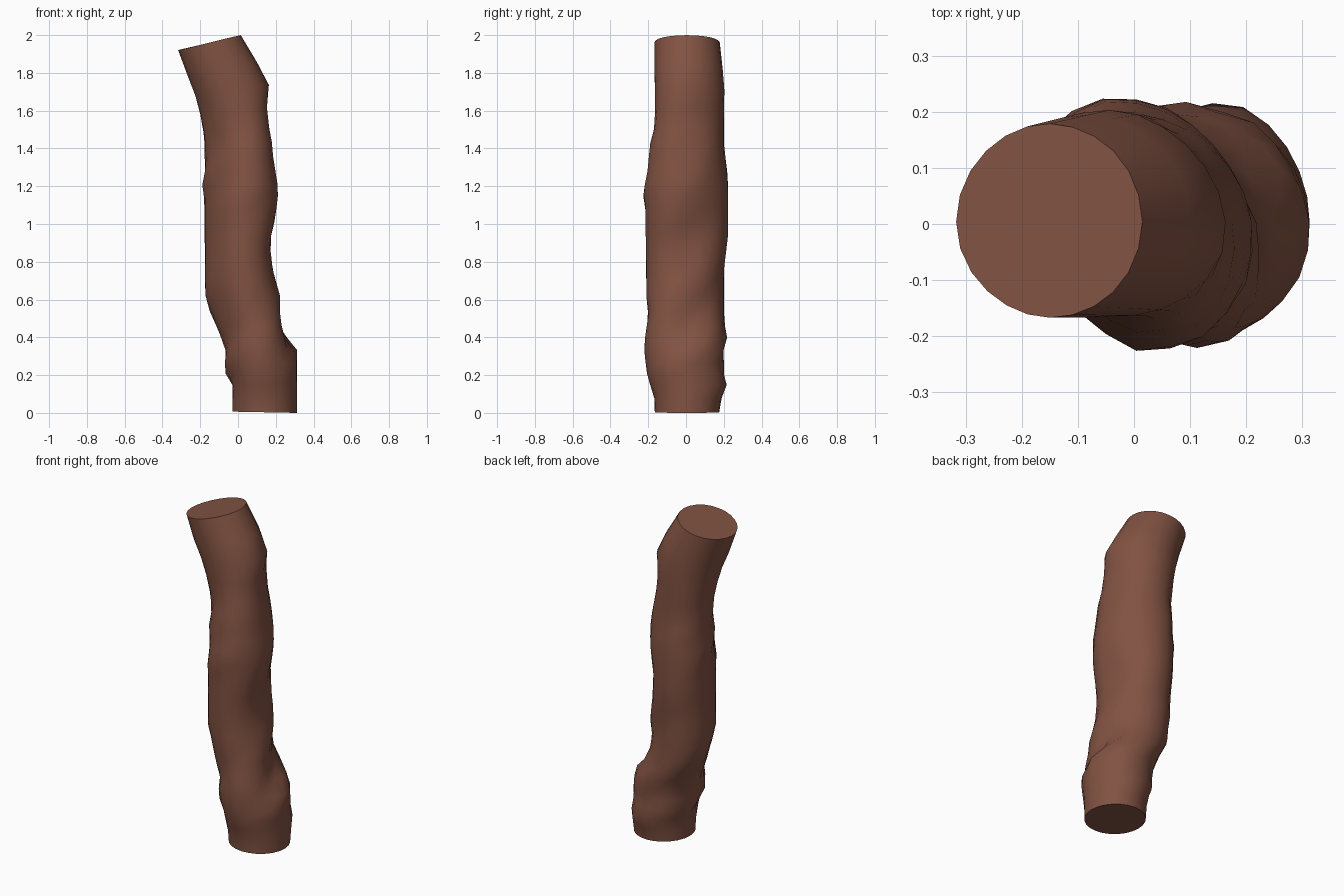
import bpy, bmesh, math

if "Cube" in bpy.data.objects:
    bpy.data.objects.remove(bpy.data.objects["Cube"])

SIDES = 24
RISE = 0.11  # height gained per radian along the twisting ridges

# Outline of the trunk on each side, as (height, offset) points
RIGHT = [(0, .313), (.34, .313), (.40, .245), (.55, .207), (.63, .226), (.77, .186), (.93, .167),
         (1.06, .20), (1.2, .217), (1.37, .19), (1.5, .172), (1.6, .15), (1.68, .16), (1.75, .165), (2.0, .015)]
LEFT = [(0, -.03), (.16, -.03), (.22, -.073), (.32, -.062), (.40, -.092), (.55, -.152), (.63, -.18),
        (.93, -.178), (1.15, -.177), (1.24, -.19), (1.32, -.172), (1.5, -.185), (1.65, -.215), (1.92, -.317)]
BACK = [(0, .175), (.1, .192), (.16, .22), (.21, .2), (.34, .2), (.4, .22), (.46, .204), (.75, .205),
        (.93, .228), (1.18, .228), (1.3, .22), (1.37, .205), (1.73, .204), (1.98, .177)]
FRONT = [(0, -.165), (.08, -.168), (.2, -.205), (.33, -.222), (.42, -.218), (.5, -.198), (.57, -.215),
         (1.07, -.22), (1.15, -.232), (1.23, -.212), (1.4, -.195), (1.5, -.165), (1.98, -.167)]
# Smooth leaning core line: (height, x)
CORE = [(0, .14), (.16, .14), (.35, .11), (.55, .04), (.7, .01), (.9, 0), (1.2, .005),
        (1.4, .005), (1.6, -.025), (1.75, -.05), (1.962, -.15), (2.0, -.168)]
# Heights of the cross-sections
LEVELS = [.005, .08, .15, .21, .27, .335, .40, .46, .54, .62, .70, .78, .86, .94, 1.01, 1.08,
          1.15, 1.21, 1.28, 1.36, 1.43, 1.5, 1.6, 1.71, 1.82, 1.962]
# Skew of each diagonal quarter: back right, back left, front left, front right
SKEW = [-.05, .10, -.12, .09]


def sample(points, z):
    """Straight-line lookup in a list of (height, value) points."""
    for (za, a), (zb, b) in zip(points, points[1:]):
        if z <= zb:
            return a + (b - a) * max(0, (z - za) / (zb - za))
    return points[-1][1]


def radius(side, z):
    side %= 4
    if side == 0:
        return sample(RIGHT, z) - sample(CORE, z)
    if side == 1:
        return sample(BACK, z) - .004
    if side == 2:
        return sample(CORE, z) - sample(LEFT, z)
    return .004 - sample(FRONT, z)


def surface_point(a, level):
    # cross-sections lean over towards the top end
    lean = .235 * max(0, min(1, (level - 1.35) / .5))
    if level < .01:
        lean = -.02
    z = level + lean * .167 * math.cos(a)
    # ridges from neighbouring sides are carried diagonally upwards
    q = a / (math.pi / 2)
    side = math.floor(q + 1e-6)
    f = q - side
    twist = RISE * math.pi / 2 * max(0, min(1, level / .3, (1.85 - level) / .3))
    w = math.sin(f * math.pi / 2) ** 2
    r = (1 - w) * radius(side, z - f * twist) + w * radius(side + 1, z + (1 - f) * twist)
    # the middle stretch is flattened along one diagonal
    mid = max(0, min(1, (level - .3) / .25, (1.75 - level) / .25))
    r *= 1 + mid * SKEW[side % 4] * abs(math.sin(2 * a))
    r -= .006 * mid
    return (sample(CORE, z) + r * math.cos(a), .004 + r * math.sin(a), z)


# Trunk: crooked loft with twisting ridges
bm = bmesh.new()
loops = [[bm.verts.new(surface_point(2 * math.pi * i / SIDES, level)) for i in range(SIDES)]
         for level in LEVELS]
for lo, hi in zip(loops, loops[1:]):
    for i in range(SIDES):
        j = (i + 1) % SIDES
        bm.faces.new((lo[i], lo[j], hi[j], hi[i]))

# Sawn ends
bm.faces.new(loops[0][::-1])
bm.faces.new(loops[-1])
low = min(v.co.z for v in bm.verts)
for v in bm.verts:
    v.co.z -= low

bark = bpy.data.materials.new("brown bark")
bark.diffuse_color = (0.22, 0.085, 0.055, 1)
bark.use_nodes = True
bark.node_tree.nodes["Principled BSDF"].inputs["Base Color"].default_value = bark.diffuse_color
mesh = bpy.data.meshes.new("trunk")
bm.to_mesh(mesh)
bm.free()
mesh.materials.append(bark)
trunk = bpy.data.objects.new("trunk", mesh)
bpy.context.collection.objects.link(trunk)
bpy.context.view_layer.objects.active = trunk
trunk.select_set(True)
bpy.ops.object.shade_smooth_by_angle(angle=math.radians(55))
